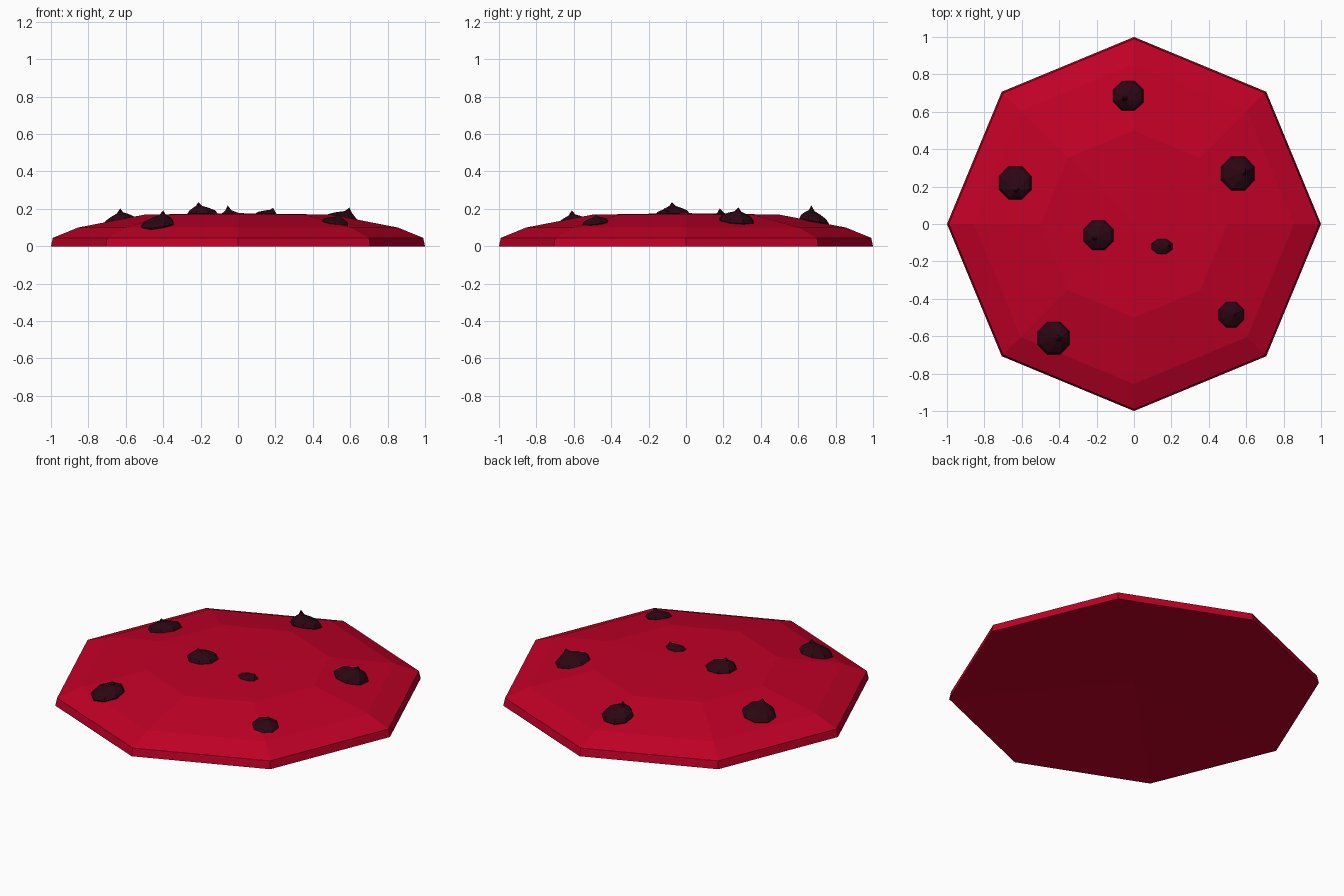
import bpy, bmesh, math
from mathutils import Vector

if "Cube" in bpy.data.objects:
    bpy.data.objects.remove(bpy.data.objects["Cube"])


def material(name, color):
    m = bpy.data.materials.new(name)
    m.diffuse_color = (*color, 1)
    m.use_nodes = True
    m.node_tree.nodes["Principled BSDF"].inputs["Base Color"].default_value = m.diffuse_color
    return m


def finish(name, bm, mat):
    bmesh.ops.recalc_face_normals(bm, faces=bm.faces)
    mesh = bpy.data.meshes.new(name)
    bm.to_mesh(mesh)
    bm.free()
    mesh.materials.append(mat)
    obj = bpy.data.objects.new(name, mesh)
    bpy.context.collection.objects.link(obj)
    return obj


def loft(rings, apex, base):
    """Closed solid from stacked rings of points, fanned to a point at each end."""
    bm = bmesh.new()
    loops = [[bm.verts.new(p) for p in ring] for ring in rings]
    n = len(loops[0])
    for a, b in zip(loops, loops[1:]):
        for i in range(n):
            j = (i + 1) % n
            bm.faces.new((a[i], a[j], b[j], b[i]))
    for loop, tip in ((loops[-1], apex), (loops[0][::-1], base)):
        v = bm.verts.new(tip)
        for i in range(n):
            bm.faces.new((loop[i], loop[(i + 1) % n], v))
    return bm


def circle(r, z, rx=1.0, ry=1.0, start=0.0):
    return [Vector((r * rx * math.cos(start + k * math.pi / 4),
                    r * ry * math.sin(start + k * math.pi / 4), z)) for k in range(8)]


red = material("red_dough", (0.53, 0.0, 0.019))
dark = material("dark_chocolate", (0.024, 0.002, 0.006))

# Octagonal cookie body with a slightly hollow underside
BODY = [(1.0, 0.0), (0.99, 0.045), (0.855, 0.10), (0.5, 0.169)]
finish("cookie_body", loft([circle(r, z) for r, z in BODY], (0, 0, 0.177), (0, 0, 0.06)), red)


def surface(x, y):
    """Height and outward tilt of the cookie top at a point."""
    a = (math.atan2(y, x) + math.pi / 8) % (math.pi / 4) - math.pi / 8
    r = math.hypot(x, y) * math.cos(math.pi / 8 - abs(a)) / math.cos(math.pi / 8)
    if r < 0.5:
        return 0.177 - 0.016 * r, 0.016
    return 0.169 - (r - 0.5) * 0.194, 0.194


# Chocolate chips: x, y, half width, half depth, tip x, tip y, tip z
CHIPS = [
    (-0.03, 0.685, 0.088, 0.086, -0.055, 0.67, 0.218),
    (-0.635, 0.22, 0.093, 0.096, -0.63, 0.18, 0.202),
    (0.555, 0.27, 0.096, 0.098, 0.595, 0.28, 0.207),
    (-0.19, -0.06, 0.087, 0.085, -0.212, -0.075, 0.236),
    (0.15, -0.12, 0.060, 0.043, 0.188, -0.115, 0.205),
    (0.52, -0.485, 0.073, 0.073, 0.54, -0.48, 0.170),
    (-0.43, -0.61, 0.093, 0.094, -0.40, -0.61, 0.192),
]
# radius factor, fraction of the height to the tip, drift towards the tip
CHIP_PROFILE = [(0.85, -0.35, 0.0), (1.0, 0.03, 0.0), (0.86, 0.28, 0.08),
                (0.54, 0.50, 0.4), (0.20, 0.68, 0.85)]
for i, (x, y, rx, ry, tx, ty, tz) in enumerate(CHIPS):
    z, slope = surface(x, y)
    d = Vector((x, y, 0)).normalized()
    rings = []
    for f, h, drift in CHIP_PROFILE:
        ring = []
        for p in circle(f, 0, rx, ry, math.pi / 8):
            lift = z - slope * p.dot(d) + h * (tz - z)
            ring.append(p + Vector((x + (tx - x) * drift, y + (ty - y) * drift, lift)))
        rings.append(ring)
    base = (x, y, z - 0.35 * (tz - z))
    finish(f"chocolate_chip_{i + 1}", loft(rings, (tx, ty, tz), base), dark)
